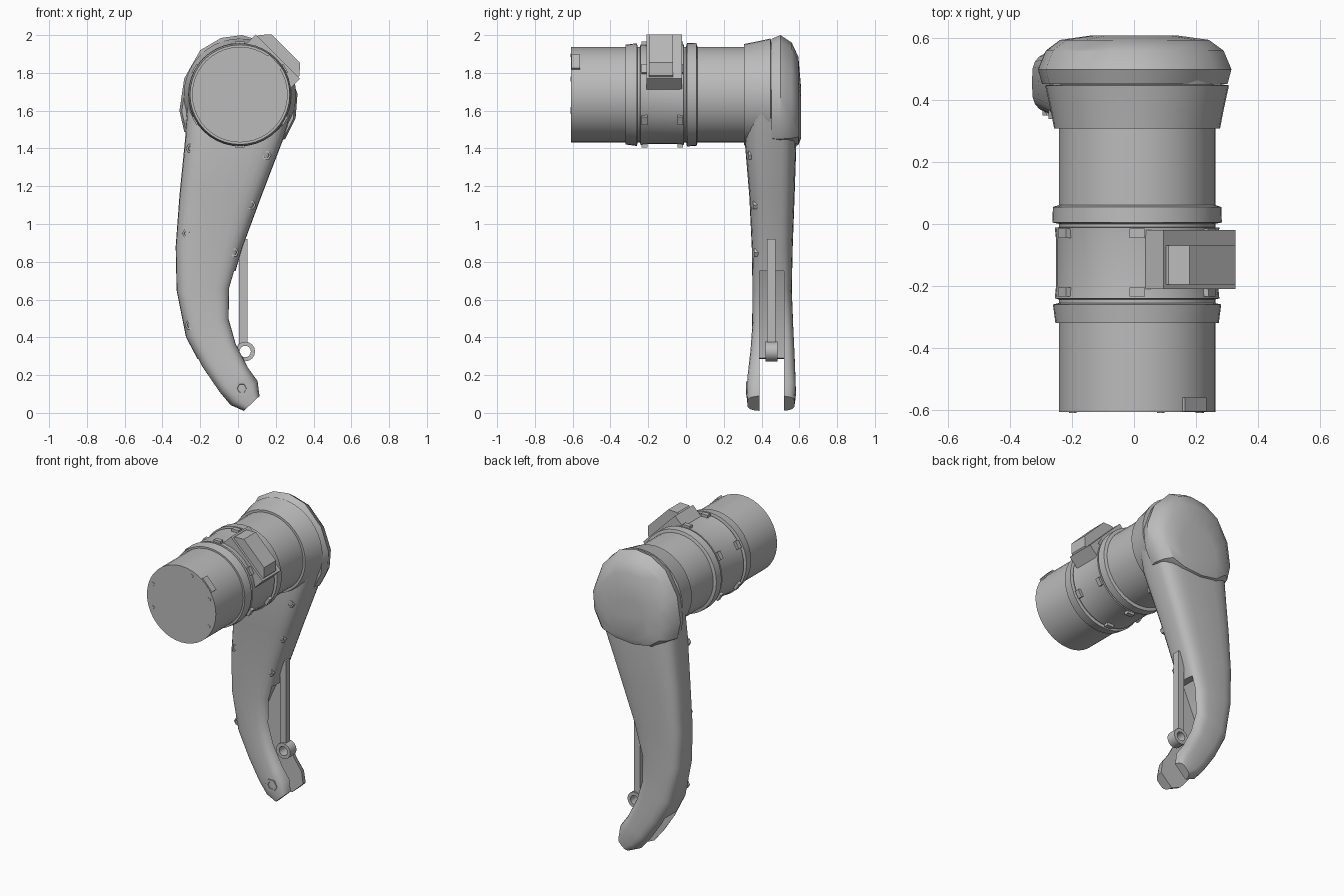
import bpy, bmesh
from math import sin, cos, pi, copysign
from mathutils import Vector

if "Cube" in bpy.data.objects:
    bpy.data.objects.remove(bpy.data.objects["Cube"], do_unlink=True)

grey = bpy.data.materials.new("satin grey")
grey.use_nodes = True
grey.diffuse_color = (0.5, 0.5, 0.5, 1)
grey.node_tree.nodes["Principled BSDF"].inputs["Base Color"].default_value = (0.5, 0.5, 0.5, 1)

AXIS_X, AXIS_Z = 0.01, 1.685   # barrel axis
parts = []


def loft(name, sections, closed=False):
    """Skin matching loops of points; cap the ends or close into a ring."""
    bm = bmesh.new()
    rows = [[bm.verts.new(p) for p in s] for s in sections]
    pairs = list(zip(rows, rows[1:]))
    if closed:
        pairs.append((rows[-1], rows[0]))
    else:
        bm.faces.new(rows[0])
        bm.faces.new(rows[-1])
    for a, b in pairs:
        for i in range(len(a)):
            j = (i + 1) % len(a)
            bm.faces.new((a[i], a[j], b[j], b[i]))
    bmesh.ops.recalc_face_normals(bm, faces=bm.faces)
    mesh = bpy.data.meshes.new(name)
    bm.to_mesh(mesh)
    bm.free()
    mesh.materials.append(grey)
    obj = bpy.data.objects.new(name, mesh)
    bpy.context.collection.objects.link(obj)
    parts.append(obj)
    return obj


def lathe(name, profile, x=AXIS_X, z=AXIS_Z, sides=40, closed=False):
    """Turn (radius, y) pairs around an axis along y."""
    ang = [2 * pi * i / sides for i in range(sides)]
    return loft(name, [[(x + r * cos(a), y, z + r * sin(a)) for a in ang]
                       for r, y in profile], closed)


def extrude(name, outline, y0, y1):
    return loft(name, [[(x, y, z) for x, z in outline] for y in (y0, y1)])


def radial(angle, outline):
    """Place (tangent, radius) points around the barrel axis."""
    c, s = cos(angle), sin(angle)
    return [(AXIS_X + r * c - t * s, AXIS_Z + r * s + t * c) for t, r in outline]


def block(t, r0, r1):
    return [(-t, r0), (t, r0), (t, r1), (-t, r1)]


# Motor barrel with clamp band and rings
lathe("barrel", [(0.253, -0.608), (0.253, 0.33)])
lathe("front_ring", [(0.25, -0.32), (0.264, -0.32), (0.272, -0.26), (0.25, -0.255)])
lathe("clamp_band", [(0.25, -0.245), (0.266, -0.24), (0.262, -0.2),
                     (0.262, -0.05), (0.266, -0.012), (0.25, -0.01)])
lathe("rear_ring", [(0.25, 0), (0.274, 0.005), (0.272, 0.055), (0.25, 0.062)])

# Clamp lugs
for i in range(6):
    a = pi / 2 + 2 * pi * i / 6
    for y in (-0.235, -0.045):
        extrude("clamp_lug", radial(a, block(0.025, 0.25, 0.28)), y, y + 0.03)

# Connector housing on the clamp
extrude("connector_base", radial(pi / 4, block(0.165, 0.2, 0.285)), -0.21, -0.02)
extrude("connector_housing", radial(pi / 4, [
    (-0.152, 0.2), (0.152, 0.2), (0.152, 0.295), (0.105, 0.345),
    (-0.105, 0.345), (-0.152, 0.295)]), -0.195, -0.07)
extrude("barrel_key", radial(0.75, block(0.05, 0.23, 0.259)), -0.606, -0.56)

# End plate screws
for a in (0.4, 1.22, 2.78, 3.49, 5.85):
    x, z = radial(a, [(0, 0.222)])[0]
    lathe("end_screw", [(0.012, -0.6), (0.012, -0.611)], x, z, 6)

# Shoulder collar and seam
lathe("shoulder_collar", [(0.268, 0.308), (0.28, 0.37), (0.297, 0.448), (0.27, 0.452)])
lathe("shoulder_seam", [(0.275, 0.44), (0.275, 0.47)])

# Rounded shoulder cap
cap = [(0.02, 2.0), (0.14, 1.965), (0.26, 1.84), (0.315, 1.69), (0.305, 1.56),
       (0.25, 1.45), (0.13, 1.41), (-0.04, 1.395), (-0.19, 1.42), (-0.285, 1.49),
       (-0.31, 1.6), (-0.285, 1.77), (-0.2, 1.92), (-0.09, 1.985)]
loft("shoulder_cap", [[(x * s, y, 1.5 + (z - 1.5) * s) for x, z in cap]
                      for s, y in ((0.96, 0.453), (1, 0.5), (0.92, 0.56),
                                   (0.77, 0.595), (0.45, 0.609))])

# Curved leg shell: left edge x z, right edge x z, front y, back y
rows = [(-0.27, 1.62, 0.28, 1.58, 0.325, 0.58), (-0.28, 1.45, 0.24, 1.45, 0.31, 0.585),
        (-0.31, 1.15, 0.125, 1.15, 0.335, 0.575), (-0.33, 0.88, 0.025, 0.88, 0.348, 0.565),
        (-0.325, 0.65, -0.04, 0.66, 0.352, 0.56), (-0.275, 0.4, -0.045, 0.5, 0.35, 0.568),
        (-0.19, 0.24, -0.01, 0.37, 0.34, 0.575), (-0.1, 0.11, 0.055, 0.24, 0.325, 0.58),
        (-0.04, 0.04, 0.105, 0.17, 0.32, 0.582), (0.03, 0.01, 0.115, 0.09, 0.325, 0.575)]


def rounded(v):
    return copysign(abs(v) ** 0.55, v)


sections = []
for xl, zl, xr, zr, yf, yb in rows:
    mid = Vector((xl + xr, yf + yb, zl + zr)) / 2
    half = Vector((xr - xl, 0, zr - zl)) / 2
    depth = Vector((0, (yb - yf) / 2, 0))
    ring = [2 * pi * i / 28 for i in range(28)]
    sections.append([mid + half * rounded(cos(a)) + depth * rounded(sin(a)) for a in ring])
leg = loft("leg_shell", sections)

# Fork slot and rod channel cut into the leg
slot = extrude("slot_cutter", [(-0.4, -0.05), (0.25, -0.05), (0.25, 0.45), (0.03, 0.75),
                               (-0.06, 0.75), (-0.17, 0.5), (-0.18, 0.29), (-0.4, 0.26)],
               0.39, 0.52)
parts.remove(slot)
cut = leg.modifiers.new("fork", "BOOLEAN")
cut.operation = "DIFFERENCE"
cut.solver = "EXACT"
cut.object = slot
bpy.context.view_layer.objects.active = leg
bpy.ops.object.modifier_apply(modifier=cut.name)
bpy.data.objects.remove(slot, do_unlink=True)
bpy.context.view_layer.update()

# Push rod with eyelet
extrude("push_rod", [(0.006, 0.36), (0.05, 0.36), (0.05, 0.92), (0.006, 0.92)], 0.43, 0.475)
lathe("rod_eyelet", [(0.052, 0.42), (0.052, 0.485), (0.03, 0.485), (0.03, 0.42)],
      0.038, 0.325, 16, closed=True)

# Leg screws seated on the front surface
for x, z, r in ((-0.25, 1.4, 0.026), (0.15, 1.365, 0.026), (0.07, 1.1, 0.024),
                (-0.27, 0.95, 0.026), (-0.02, 0.85, 0.024), (-0.255, 0.465, 0.026),
                (0.02, 0.13, 0.042)):
    hit, point, normal, face = leg.ray_cast((x, -1, z), (0, 1, 0))
    y = point.y if hit else 0.36
    lathe("leg_screw", [(r, y + 0.025), (r, y - 0.004), (r * 0.6, y - 0.004),
                        (r * 0.5, y + 0.008)], x, z, 6)

# Smooth shading with crisp edges
bpy.ops.object.select_all(action="DESELECT")
for obj in parts:
    obj.select_set(True)
bpy.context.view_layer.objects.active = leg
bpy.ops.object.shade_smooth_by_angle(angle=0.55)
